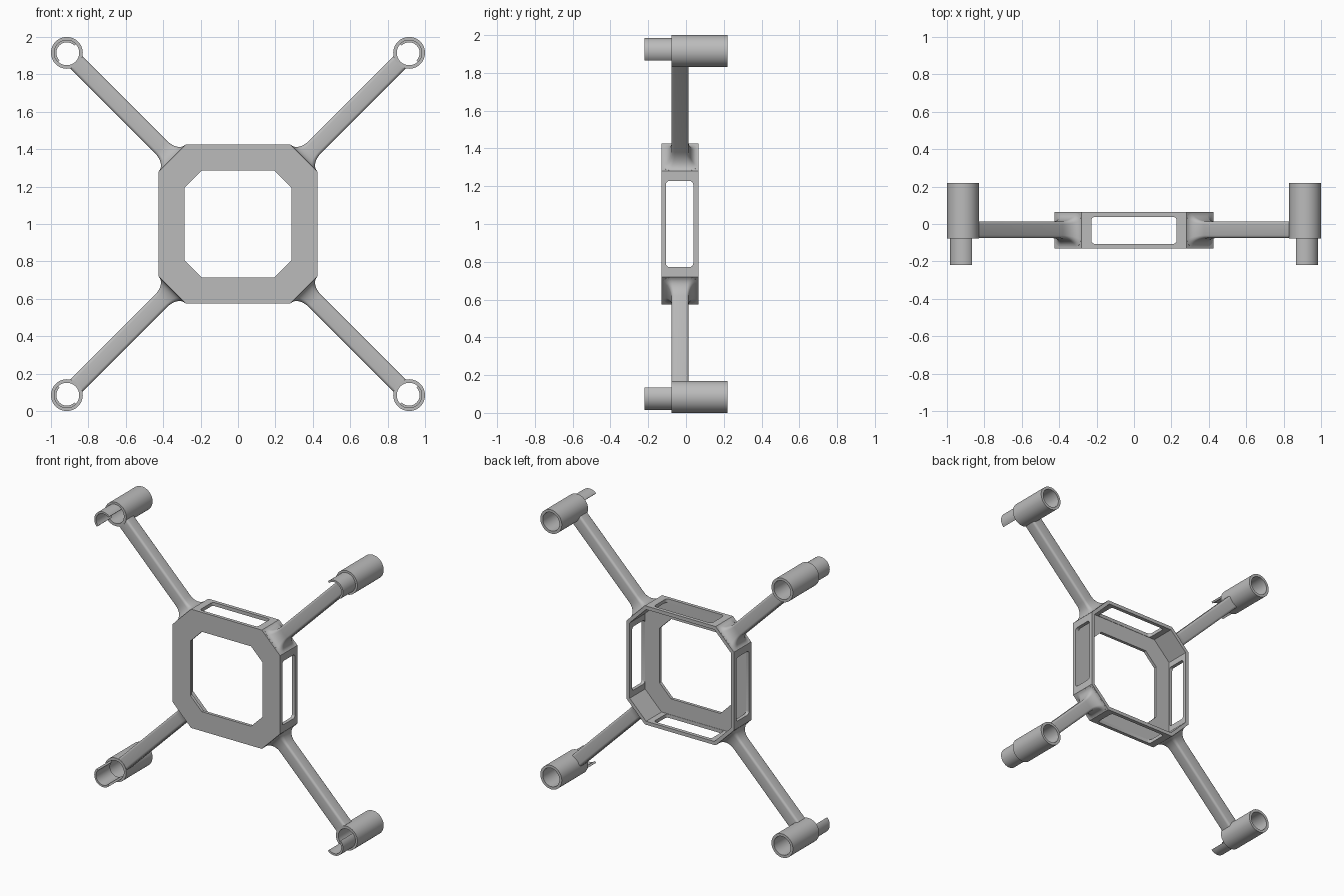
import bpy, bmesh
from math import pi, sin, cos, radians
from mathutils import Matrix, Vector

cube = bpy.data.objects.get("Cube")
if cube:
    bpy.data.objects.remove(cube, do_unlink=True)

grey = bpy.data.materials.new("matte grey")
grey.use_nodes = True
grey.diffuse_color = (0.5, 0.5, 0.5, 1)
grey.node_tree.nodes["Principled BSDF"].inputs["Base Color"].default_value = (0.5, 0.5, 0.5, 1)

CENTRE = Matrix.Translation((0, 0, 1))


def loft(name, rings, closed=False, matrix=CENTRE, angle=30):
    """Skin a list of equal-length closed loops; cap the ends unless closed."""
    bm = bmesh.new()
    loops = [[bm.verts.new(p) for p in ring] for ring in rings]
    n = len(loops[0])
    pairs = list(zip(loops, loops[1:]))
    if closed:
        pairs.append((loops[-1], loops[0]))
    else:
        bm.faces.new(loops[0])
        bm.faces.new(loops[-1])
    for a, b in pairs:
        for i in range(n):
            j = (i + 1) % n
            bm.faces.new((a[i], a[j], b[j], b[i]))
    bmesh.ops.recalc_face_normals(bm, faces=bm.faces)
    bm.transform(matrix)
    bmesh.ops.recalc_face_normals(bm, faces=bm.faces)
    mesh = bpy.data.meshes.new(name)
    bm.to_mesh(mesh)
    bm.free()
    mesh.materials.append(grey)
    obj = bpy.data.objects.new(name, mesh)
    bpy.context.collection.objects.link(obj)
    smooth(obj, angle)
    return obj


def smooth(obj, angle):
    bpy.ops.object.select_all(action='DESELECT')
    obj.select_set(True)
    bpy.context.view_layer.objects.active = obj
    bpy.ops.object.shade_smooth_by_angle(angle=radians(angle))


def octagon(half, flat, y):
    quarter = [(half, -flat), (half, flat)]
    pts = []
    for _ in range(4):
        pts += [Vector((u, y, v)) for u, v in quarter]
        quarter = [(-v, u) for u, v in quarter]
    return pts


def rounded_rect(hu, hv, r, steps=4):
    pts = []
    for k, (su, sv) in enumerate([(1, 1), (-1, 1), (-1, -1), (1, -1)]):
        for s in range(steps + 1):
            a = (k + s / steps) * pi / 2
            pts.append((su * (hu - r) + r * cos(a), sv * (hv - r) + r * sin(a)))
    return pts


def cut(target, cutter):
    mod = target.modifiers.new("cut", 'BOOLEAN')
    mod.object, mod.operation, mod.solver = cutter, 'DIFFERENCE', 'EXACT'
    bpy.context.view_layer.objects.active = target
    bpy.ops.object.modifier_apply(modifier=mod.name)
    bpy.data.objects.remove(cutter, do_unlink=True)


def tube(name, r_out, r_in, y0, y1, start, sweep, matrix, steps):
    full = sweep >= 2 * pi
    rings = []
    for i in range(steps if full else steps + 1):
        a = start + sweep * i / steps
        rings.append([Vector((r * cos(a), y, r * sin(a)))
                      for r, y in ((r_out, y0), (r_out, y1), (r_in, y1), (r_in, y0))])
    return loft(name, rings, full, matrix)


# Octagonal hub: open at the back, large opening in the front plate
hub = loft("hub_frame", [octagon(0.425, 0.28, -0.131), octagon(0.425, 0.28, 0.065)])
cut(hub, loft("cavity", [octagon(0.4, 0.27, -0.109), octagon(0.4, 0.27, 0.3)]))
cut(hub, loft("front_opening", [octagon(0.286, 0.195, -0.3), octagon(0.286, 0.195, 0)]))

# Rounded windows through the four straight walls
window = rounded_rect(0.0725, 0.228, 0.02)
for turn in (0, pi / 2):
    rings = [[Vector((x, u - 0.034, v)) for u, v in window] for x in (-0.6, 0.6)]
    cut(hub, loft("window_cutter", rings, matrix=CENTRE @ Matrix.Rotation(turn, 4, 'Y')))
smooth(hub, 30)

# Four diagonal arms, each with a flared root and a motor tube
names = ["upper_left", "lower_left", "lower_right", "upper_right"]
REACH = 0.915 * 2 ** 0.5
for k, label in enumerate(names):
    spin = CENTRE @ Matrix.Rotation(k * pi / 2 - pi / 4, 4, 'Y')
    # Arm section swept outward, with a concave fillet at the hub
    rings = []
    stations = [(0.49, 0.052)]
    for s in range(9):
        a = s / 8 * pi / 2
        stations.append((0.499 + 0.085 * (1 - cos(a)), 0.052 * (1 - sin(a))))
    stations.append((REACH - 0.073, 0))
    for d, grow in stations:
        section = rounded_rect(0.045 + grow * 0.85, 0.046 + grow, 0.016 + grow * 0.4)
        rings.append([Vector((d, u - 0.031, v)) for u, v in section])
    loft(label + "_arm", rings, matrix=spin, angle=40)

    # Motor tube and the half-round lip on its outer side
    hub_end = spin @ Matrix.Translation((REACH, 0, 0))
    tube(label + "_motor_tube", 0.085, 0.066, -0.078, 0.219, 0, 2 * pi, hub_end, 48)
    tube(label + "_motor_lip", 0.07, 0.056, -0.219, -0.06, -pi / 2, pi, hub_end, 24)
